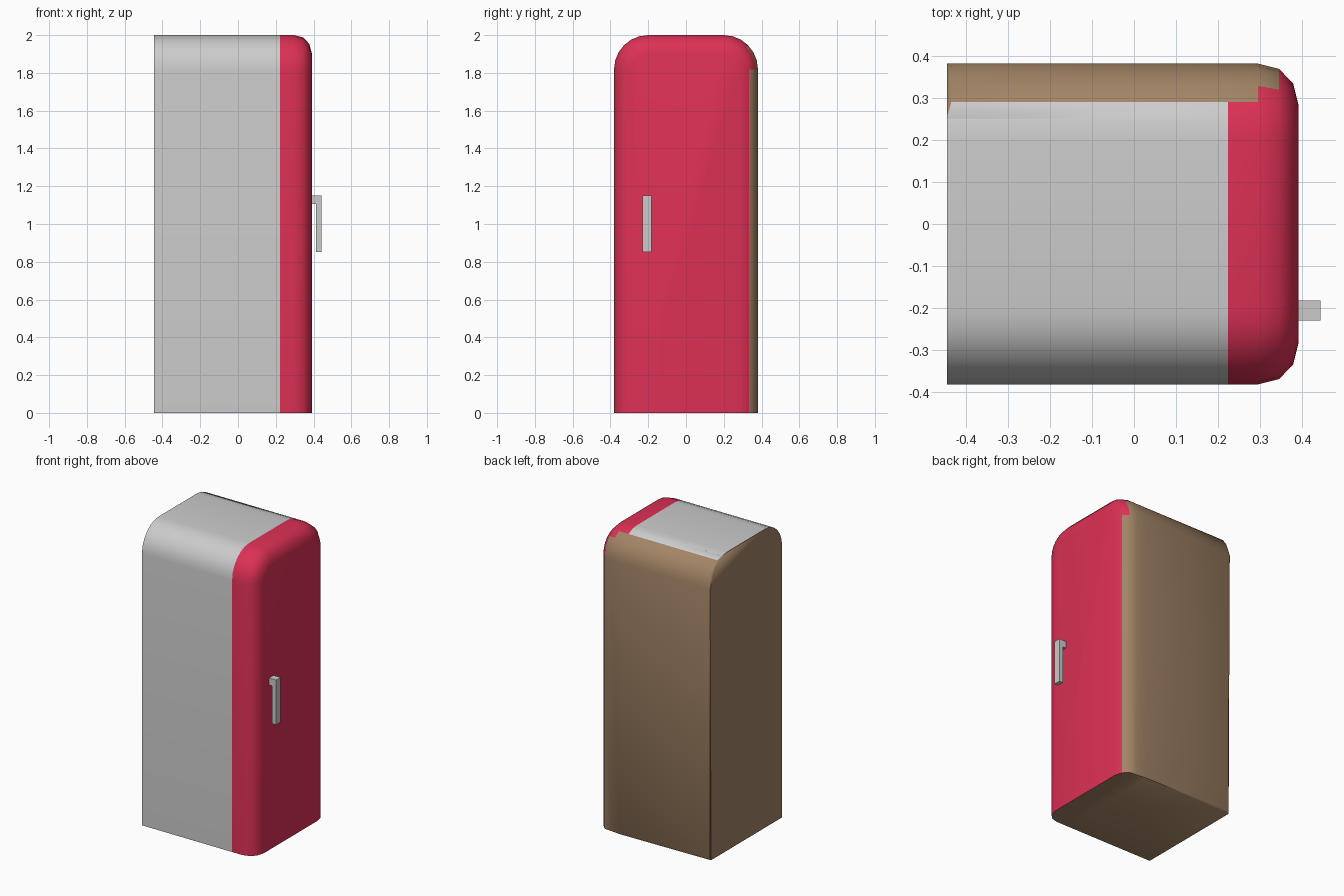
import bpy, bmesh
from math import sin, cos, pi, radians

if "Cube" in bpy.data.objects:
    bpy.data.objects.remove(bpy.data.objects["Cube"])


def material(name, rgb):
    m = bpy.data.materials.new(name)
    m.diffuse_color = (*rgb, 1)
    m.use_nodes = True
    m.node_tree.nodes["Principled BSDF"].inputs["Base Color"].default_value = m.diffuse_color
    return m


def finish(name, bm, mats, angle):
    bmesh.ops.recalc_face_normals(bm, faces=bm.faces[:])
    me = bpy.data.meshes.new(name)
    bm.to_mesh(me)
    bm.free()
    for m in mats:
        me.materials.append(m)
    ob = bpy.data.objects.new(name, me)
    bpy.context.collection.objects.link(ob)
    bpy.ops.object.select_all(action='DESELECT')
    ob.select_set(True)
    bpy.context.view_layer.objects.active = ob
    bpy.ops.object.shade_smooth_by_angle(angle=radians(angle))
    return ob


GREY, RED, BROWN = 0, 1, 2
mats = [material("grey", (0.7, 0.7, 0.7)),
        material("door_red", (0.72, 0.03, 0.09)),
        material("brown", (0.36, 0.23, 0.13))]
HALF, TOP, RAD, SEG = 0.381, 2.0, 0.181, 6


def section(inset):
    """Arched outline in y, z from the +y foot over the top to the -y foot."""
    r = RAD - inset
    arc = [(HALF - RAD + r * cos(a), TOP - RAD + r * sin(a))
           for a in (i * pi / 2 / SEG for i in range(SEG + 1))]
    right = [(HALF - inset, 0)] + arc
    return right + [(-y, z) for y, z in reversed(right)]


# Cabinet: arched sections along x, shrinking over the rounded door edge
bm = bmesh.new()
stations = [(-0.445, 0), (0.223, 0), (0.295, 0), (0.345, 0.0125), (0.378, 0.047), (0.391, 0.098)]
rings = [[bm.verts.new((x, y, z)) for y, z in section(o)] for x, o in stations]
# number of outline strips, counted from the +y foot, that are brown
brown_strips = [5, 5, 4, 1, 0]
n = len(rings[0])
# the second rounded strip keeps a brown wall too
brown_strips[3] = 1
for k, (a, b) in enumerate(zip(rings, rings[1:])):
    for i in range(n - 1):
        f = bm.faces.new((a[i], a[i + 1], b[i + 1], b[i]))
        f.material_index = BROWN if i < brown_strips[k] else (GREY if k == 0 else RED)

# Back panel, door front and underside
bm.faces.new(rings[0]).material_index = BROWN
bm.faces.new(rings[-1]).material_index = RED
foot = [r[0] for r in rings] + [r[-1] for r in reversed(rings)]
bm.faces.new(foot).material_index = BROWN

# Small chamfer on the brown side's rear and lower edges
edges = [e for e in bm.edges
         if all(v.co.y > 0.28 and v.co.x < -0.44 for v in e.verts) and abs(e.verts[0].co.z - e.verts[1].co.z) > 0.01
         or all(v.co.y > 0.38 and v.co.z < 0.001 for v in e.verts)]
bmesh.ops.bevel(bm, geom=edges, offset=0.011, segments=1, affect='EDGES', material=BROWN)
finish("cabinet", bm, mats, 50)

# Handle: hooked profile with one mount at the top
bm = bmesh.new()
hook = [(0.385, 1.152), (0.443, 1.152), (0.443, 0.852), (0.414, 0.852), (0.414, 1.105), (0.385, 1.105)]
face = bm.faces.new([bm.verts.new((x, -0.229, z)) for x, z in hook])
out = bmesh.ops.extrude_face_region(bm, geom=[face])
bmesh.ops.translate(bm, vec=(0, 0.047, 0),
                    verts=[v for v in out["geom"] if isinstance(v, bmesh.types.BMVert)])
finish("handle", bm, [], 30)
